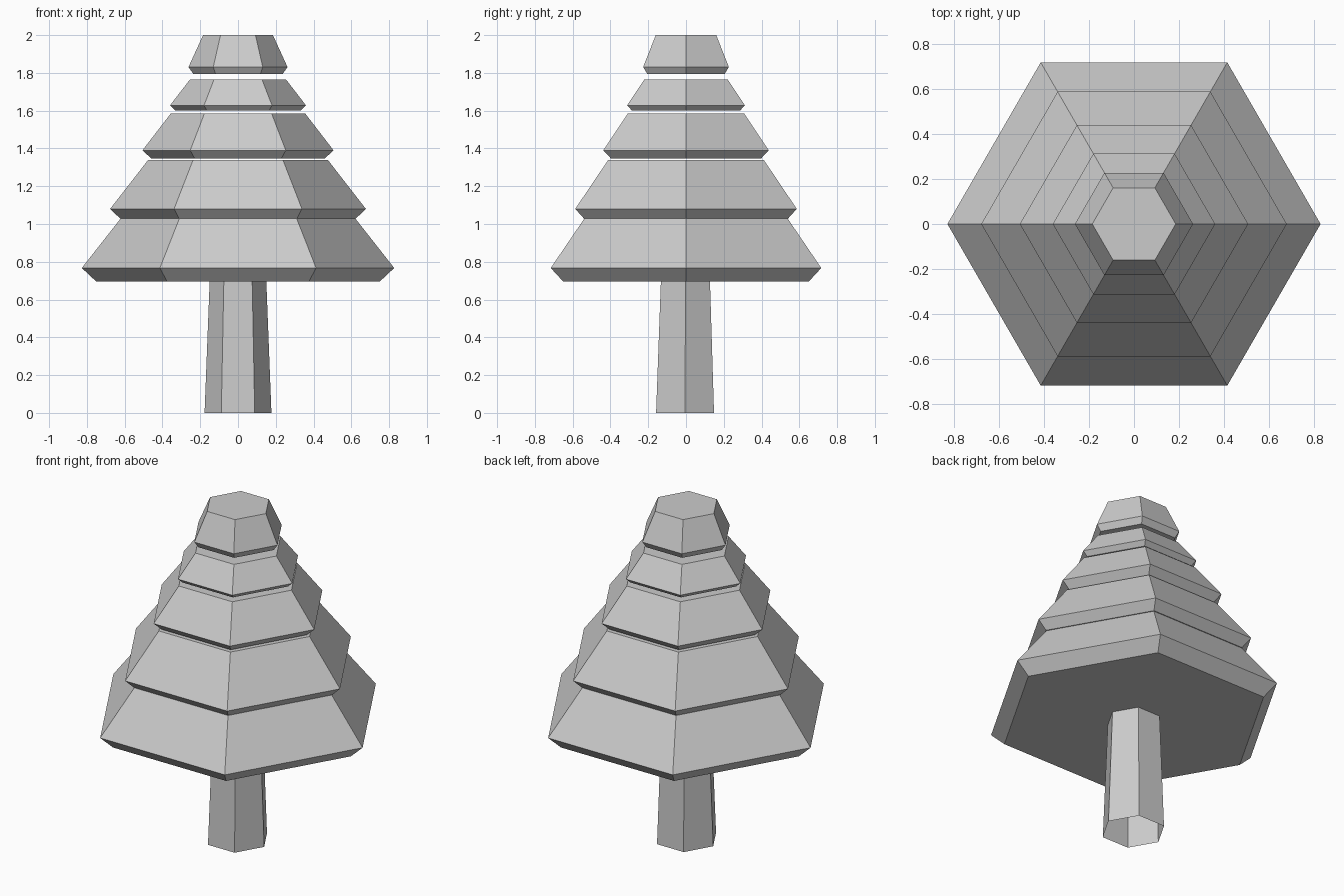
import bpy, bmesh
from math import cos, sin, pi

if "Cube" in bpy.data.objects:
    bpy.data.objects.remove(bpy.data.objects["Cube"])


def hex_loft(name, rings, cap_bottom=True):
    """Six-sided solid lofted through (radius, z, y offset) rings."""
    bm = bmesh.new()
    loops = [[bm.verts.new((r * cos(i * pi / 3), y + r * sin(i * pi / 3), z))
              for i in range(6)] for r, z, y in rings]
    for low, high in zip(loops, loops[1:]):
        for i in range(6):
            j = (i + 1) % 6
            bm.faces.new((low[i], low[j], high[j], high[i]))
    bm.faces.new(loops[-1])
    if cap_bottom:
        bm.faces.new(loops[0][::-1])
    mesh = bpy.data.meshes.new(name)
    bm.to_mesh(mesh)
    bm.free()
    obj = bpy.data.objects.new(name, mesh)
    bpy.context.collection.objects.link(obj)
    return obj


# Tapered trunk, open underneath and set very slightly forward
hex_loft("trunk", [(0.177, 0, -0.005), (0.15, 0.697, -0.003)], cap_bottom=False)

# Foliage tiers: (radius, z) of underside, rim and top
tiers = [
    ((0.75, 0.695), (0.827, 0.767), (0.622, 1.028)),
    ((0.625, 1.03), (0.677, 1.08), (0.475, 1.34)),
    ((0.458, 1.346), (0.506, 1.39), (0.355, 1.586)),
    ((0.332, 1.602), (0.36, 1.628), (0.255, 1.764)),
    ((0.237, 1.795), (0.262, 1.831), (0.185, 2.0)),
]
for n, tier in enumerate(tiers, 1):
    hex_loft(f"foliage_tier_{n}", [(r, z, 0) for r, z in tier])
